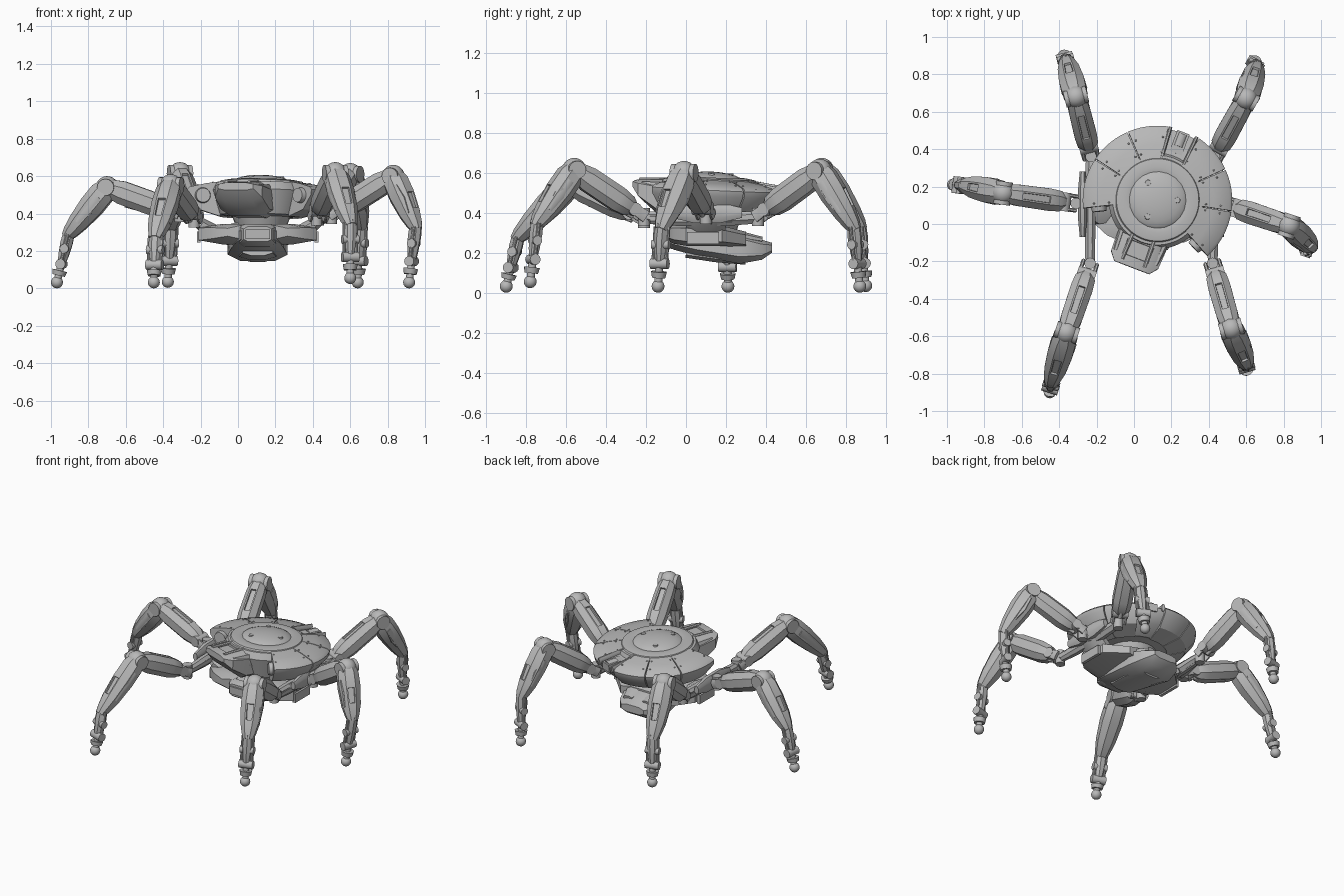
import bpy, bmesh
from math import radians, sin, cos
from mathutils import Matrix, Vector

cube = bpy.data.objects.get("Cube")
if cube:
    bpy.data.objects.remove(cube)

GREY = (0.48, 0.48, 0.48, 1)
metal = bpy.data.materials.new("grey_metal")
metal.use_nodes = True
metal.diffuse_color = GREY
metal.node_tree.nodes["Principled BSDF"].inputs["Base Color"].default_value = GREY


def finish(bm, name, matrix=Matrix()):
    bmesh.ops.recalc_face_normals(bm, faces=bm.faces)
    bm.transform(matrix)
    mesh = bpy.data.meshes.new(name)
    bm.to_mesh(mesh)
    bm.free()
    mesh.materials.append(metal)
    obj = bpy.data.objects.new(name, mesh)
    bpy.context.collection.objects.link(obj)
    return obj


def frame(a, b):
    """Matrix at a: z axis runs to b, x axis is level, y axis faces up and out."""
    a, b = Vector(a), Vector(b)
    d = (b - a).normalized()
    side = Vector((0, 0, 1)).cross(d)
    side = side.normalized() if side.length > 0.01 else Vector((1, 0, 0))
    m = Matrix((side, d.cross(side), d)).transposed().to_4x4()
    m.translation = a
    return m


def loft(name, a, b, sections, matrix=Matrix(), slots=(), chamfer=0.28):
    """Chamfered box sections (t, width, height, rise); slots sink the top face of a bay."""
    bm = bmesh.new()
    size = (Vector(b) - Vector(a)).length
    c = 0.5 - chamfer
    outline = [(-c, .5), (c, .5), (.5, c), (.5, -c), (c, -.5), (-c, -.5), (-.5, -c), (-.5, c)]
    rings = [[bm.verts.new((x * w, y * h + r, t * size)) for x, y in outline]
             for t, w, h, r in sections]
    tops = []
    for k, (p, q) in enumerate(zip(rings, rings[1:])):
        for i in range(8):
            j = (i + 1) % 8
            f = bm.faces.new((p[i], p[j], q[j], q[i]))
            if i == 0 and k in slots:
                tops.append(f)
    bm.faces.new(rings[0])
    bm.faces.new(rings[-1])
    bmesh.ops.recalc_face_normals(bm, faces=bm.faces)
    for f in tops:
        bmesh.ops.inset_individual(bm, faces=[f], thickness=0.012)
        bmesh.ops.inset_individual(bm, faces=[f], thickness=0.002, depth=-0.012)
    return finish(bm, name, matrix @ frame(a, b))


def rod(name, a, b, r1, r2=None, matrix=Matrix(), sides=16):
    bm = bmesh.new()
    size = (Vector(b) - Vector(a)).length
    bmesh.ops.create_cone(bm, cap_ends=True, segments=sides, radius1=r1,
                          radius2=r1 if r2 is None else r2, depth=size,
                          matrix=Matrix.Translation((0, 0, size / 2)))
    return finish(bm, name, matrix @ frame(a, b))


def ball(name, p, r, matrix=Matrix(), flat=1):
    bm = bmesh.new()
    bmesh.ops.create_uvsphere(bm, u_segments=20, v_segments=12, radius=r)
    return finish(bm, name, matrix @ Matrix.Translation(p) @ Matrix.Diagonal((1, 1, flat, 1)))


def box(name, p, size, matrix=Matrix()):
    bm = bmesh.new()
    bmesh.ops.create_cube(bm, size=1)
    return finish(bm, name, matrix @ Matrix.Translation(p) @ Matrix.Diagonal((*size, 1)))


def sector(name, profile, start, end, matrix):
    """Sweep a closed (radius, height) profile from one angle to another."""
    bm = bmesh.new()
    full = end - start >= 360
    n = max(4, int((end - start) / 5))
    rings = []
    for k in range(n if full else n + 1):
        t = radians(start + (end - start) * k / n)
        rings.append([bm.verts.new((r * cos(t), r * sin(t), z)) for r, z in profile])
    pairs = list(zip(rings, rings[1:])) + ([(rings[-1], rings[0])] if full else [])
    m = len(profile)
    for p, q in pairs:
        for i in range(m):
            bm.faces.new((p[i], p[(i + 1) % m], q[(i + 1) % m], q[i]))
    if not full:
        bm.faces.new(rings[0])
        bm.faces.new(rings[-1])
    return finish(bm, name, matrix)


# Turret frame: swung to one side and slightly nose-up
CX, CY = 0.125, 0.125
turret = (Matrix.Translation((CX, CY, 0.5)) @ Matrix.Rotation(radians(-21), 4, "Z")
          @ Matrix.Rotation(radians(-3), 4, "X") @ Matrix.Translation((0, 0, -0.5)))

# Saucer: inner core, armour panels with seams, rear gap
core = [(.16, .40), (.23, .385), (.33, .43), (.38, .49), (.385, .52), (.16, .55)]
panel = [(.22, .38), (.335, .415), (.395, .49), (.40, .52), (.385, .535), (.30, .555), (.22, .567)]
sector("saucer_core", core, -26, 206, turret)
for a0, a1 in ((-27, 12), (13, 45), (46, 77), (103, 134), (135, 167), (168, 207)):
    sector("saucer_panel", panel, a0, a1, turret)
    for a in (a0 + 3, a1 - 3):
        for r, z in ((.26, .561), (.34, .546)):
            ball("rivet", (r * cos(radians(a)), r * sin(radians(a)), z), .005, turret)
sector("hub", [(.05, .37), (.22, .39), (.26, .52), (.24, .562), (.05, .572)], 0, 360, turret)
sector("collar", [(.15, .555), (.23, .555), (.22, .572), (.175, .58), (.15, .575)], 0, 360, turret)
ball("dome", (0, 0, .557), .165, turret, .3)
for a in (20, 140, 260):
    x, y = .105 * cos(radians(a)), .105 * sin(radians(a))
    rod("dome_bolt", (x, y, .582), (x, y, .600), .017, .015, turret)

# Rear hatch between two ridges
box("rear_hatch", (0, .33, .515), (.07, .12, .05), turret)
rod("rear_vent", (0, .31, .52), (0, .38, .52), .03, .03, turret)
for s in (-1, 1):
    loft("rear_ridge", (s * .06, .2, .545), (s * .075, .39, .525),
         [(0, .02, .05, 0), (1, .02, .045, 0)], turret)
    # Lamps on the wing end faces
    t = radians(90 + s * 117)
    p = Vector((.315 * cos(t), .315 * sin(t), .49))
    d = Vector((-s * sin(t), s * cos(t), 0))
    rod("lamp", p - d * .02, p + d * .025, .045, .038, turret, 24)

# Front housing with side ridges and slot
loft("front_housing", (0, 0, 0), (0, -1, 0),
     [(.12, .27, .19, .465), (.24, .28, .18, .465), (.34, .27, .10, .50), (.385, .20, .04, .525)],
     turret, (1,), .2)
for s in (-1, 1):
    loft("housing_ridge", (s * .06, -.2, .556), (s * .065, -.36, .547),
         [(0, .025, .02, 0), (1, .02, .02, 0)], turret)
    loft("housing_cheek", (s * .125, -.15, .485), (s * .115, -.33, .51),
         [(0, .04, .12, 0), (1, .03, .06, 0)], turret)

# Waist and lower pod: wide shoulders over a narrow sloping hull
rod("waist", (CX, CY, .29), (CX, CY, .42), .12, .17, sides=24)
PX = 0.105
loft("lower_pod", (PX, 0, 0), (PX, -1, 0),
     [(-.43, .17, .05, .225), (-.38, .26, .10, .215), (-.27, .32, .16, .225),
      (-.05, .28, .14, .255), (.06, .24, .12, .275), (.12, .18, .08, .285)], chamfer=.22)
loft("pod_shoulders", (PX, 0, 0), (PX, -1, 0),
     [(-.30, .36, .08, .265), (-.18, .60, .10, .285), (0, .63, .11, .29),
      (.06, .50, .10, .295), (.10, .32, .07, .30)], chamfer=.2)
loft("pod_snout", (PX, 0, 0), (PX, -1, 0),
     [(-.1, .21, .16, .25), (.05, .20, .13, .28), (.10, .19, .12, .285), (.14, .15, .08, .29)],
     slots=(1,), chamfer=.15)
box("snout_visor", (PX, -.135, .29), (.13, .03, .05))
loft("pod_keel", (PX, .30, .165), (PX, 0, .20),
     [(0, .16, .05, 0), (.5, .2, .06, 0), (1, .16, .05, 0)])
for s in (-1, 1):
    loft("pod_arm", (PX + s * .24, .10, .30), (PX + s * .34, .10, .37),
         [(0, .18, .09, 0), (.6, .2, .07, 0), (1, .14, .05, 0)])
    box("pod_side_plate", (PX + s * .315, .085, .275), (.02, .16, .06))
    loft("pod_rear_plate", (PX + s * .10, .05, .325), (PX + s * .07, .38, .265),
         [(0, .14, .05, 0), (.6, .12, .05, 0), (1, .06, .03, 0)], slots=(0,))
    # Side rails carrying the hips
    x = PX - .01 + s * .33
    loft("side_rail", (x, -.18, .37), (x, .34, .37),
         [(0, .045, .05, 0), (.25, .055, .07, 0), (.75, .055, .07, 0), (1, .045, .05, 0)])
    loft("side_guard", (x + s * .04, -.07, .40), (x + s * .04, .28, .40),
         [(0, .03, .05, 0), (.3, .05, .10, 0), (.7, .05, .10, 0), (1, .03, .05, 0)])


def leg(name, hip, knee, shin, foot):
    hip, knee, shin, foot = (Vector(p) for p in (hip, knee, shin, foot))
    side = Vector((0, 0, 1)).cross(knee - hip).normalized()

    def axle(part, p, half, r):
        rod(f"{name}_{part}", p - side * half, p + side * half, r)

    # Hip mount and yoke
    root = Vector((max(-.235, min(.425, hip.x)), CY, .37))
    loft(f"{name}_mount", root, hip,
         [(0, .06, .07, 0), (.7, .055, .06, 0), (1, .05, .05, 0)])
    rod(f"{name}_hip_pivot", hip - Vector((0, 0, .045)), hip + Vector((0, 0, .045)), .03)
    joint = hip.lerp(knee, .16)
    axle("hip_axle", joint, .05, .034)
    for s in (-1, 1):
        o = side * s * .038
        loft(f"{name}_yoke", hip + o, joint + o, [(0, .022, .06, 0), (1, .02, .055, 0)])
    # Thigh and its piston
    loft(f"{name}_thigh", hip, knee,
         [(.15, .07, .065, 0), (.23, .11, .105, 0), (.38, .12, .125, 0),
          (.8, .115, .125, 0), (1, .095, .09, 0)], slots=(2,))
    under = Vector((0, 0, -.06))
    rod(f"{name}_piston", joint + under * .6, hip.lerp(knee, .75) + under, .013)
    # Knee
    axle("knee_axle", knee, .062, .045)
    ball(f"{name}_knee_cap", knee, .06)
    # Shin shell
    loft(f"{name}_shin", knee, shin,
         [(-.06, .09, .09, 0), (.12, .13, .13, 0), (.4, .135, .13, 0), (.75, .115, .105, 0),
          (.95, .085, .08, 0), (1.06, .06, .055, 0)], slots=(2,))
    for s in (-1, 1):
        o = side * s * .062
        loft(f"{name}_shin_plate", knee.lerp(shin, .2) + o, knee.lerp(shin, .75) + o * .85,
             [(0, .016, .04, 0), (.5, .02, .06, 0), (1, .014, .03, 0)])
    # Ankle struts and joints
    low = shin.lerp(foot, .62)
    loft(f"{name}_ankle", shin, low,
         [(-.1, .06, .06, 0), (.3, .07, .065, 0), (.7, .055, .055, 0), (1, .04, .04, 0)])
    axle("ankle_axle", shin.lerp(foot, .3), .045, .024)
    axle("toe_axle", low, .045, .027)
    for s in (-1, 1):
        o = side * s * .034
        rod(f"{name}_strut", shin + o, low + o, .01, sides=10)
    # Foot
    rod(f"{name}_foot_stem", low, foot, .02)
    rod(f"{name}_foot_collar", low.lerp(foot, .35), low.lerp(foot, .62), .04, .034)
    ball(f"{name}_foot", foot, .032)


leg("rear_right_leg", (-.23, .36, .38), (-.31, .68, .615), (-.36, .87, .33), (-.375, .90, .035))
leg("rear_left_leg", (.43, .36, .38), (.60, .67, .61), (.655, .84, .33), (.64, .87, .032))
leg("mid_left_leg", (.50, .10, .39), (.83, -.01, .60), (.95, -.12, .33), (.915, -.14, .032))
leg("front_left_leg", (.42, -.21, .38), (.52, -.56, .615), (.60, -.745, .35), (.60, -.78, .055))
leg("front_right_leg", (-.235, -.21, .37), (-.36, -.58, .55), (-.44, -.84, .28), (-.45, -.90, .032))
leg("mid_right_leg", (-.31, .11, .40), (-.70, .165, .54), (-.905, .205, .29), (-.968, .21, .032))

# Shading
bpy.ops.object.select_all(action="DESELECT")
for obj in bpy.context.scene.objects:
    if obj.type == "MESH":
        obj.select_set(True)
        bpy.context.view_layer.objects.active = obj
bpy.ops.object.shade_smooth_by_angle(angle=radians(32))
